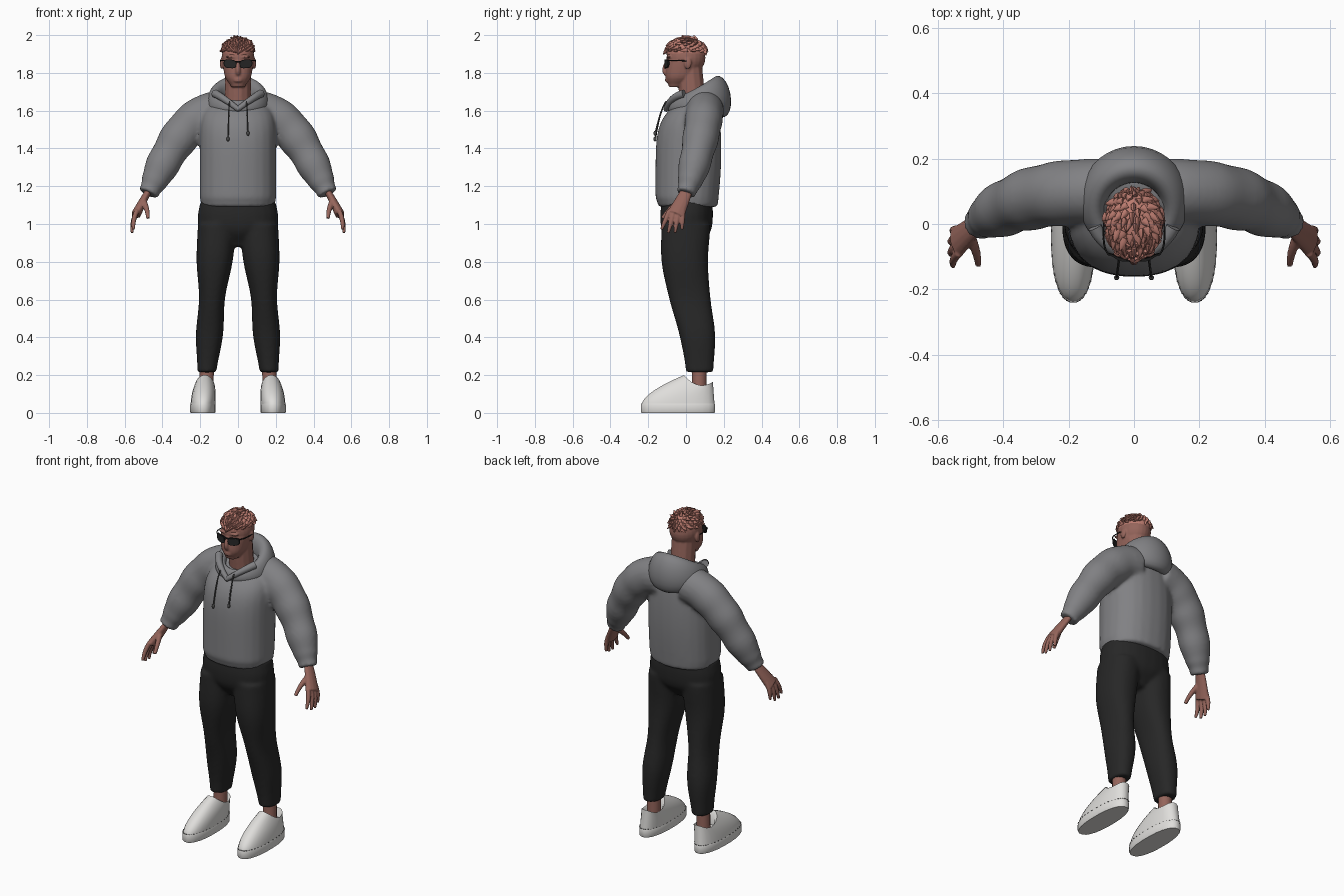
import bpy, bmesh, math, random
from mathutils import Vector, Matrix

random.seed(4)
default_cube = bpy.data.objects.get("Cube")
if default_cube:
    bpy.data.objects.remove(default_cube, do_unlink=True)


def material(name, red, green, blue):
    mat = bpy.data.materials.new(name)
    mat.use_nodes = True
    mat.diffuse_color = (red, green, blue, 1)
    shader = mat.node_tree.nodes["Principled BSDF"]
    shader.inputs["Base Color"].default_value = mat.diffuse_color
    shader.inputs["Roughness"].default_value = .8
    return mat


SKIN = material("skin", .3, .13, .105)
HAIR = material("red_hair", .5, .2, .16)
GREY = material("hoodie_grey", .22, .22, .23)
DARK = material("trouser_black", .02, .02, .02)
WHITE = material("shoe_white", .74, .73, .71)
BLACK = material("glasses_black", .01, .01, .01)
CORD = material("cord_grey", .07, .07, .07)


def steps(count):
    return [i / count for i in range(count + 1)]


def along(values, t):
    # smooth interpolation through evenly spaced values
    last = len(values) - 1
    i = min(int(t * last), last - 1)
    f = t * last - i
    a, b, c, d = values[max(i - 1, 0)], values[i], values[i + 1], values[min(i + 2, last)]
    return b + f / 2 * (c - a + f * (2 * a - 5 * b + 4 * c - d + f * (3 * (b - c) + d - a)))


def bezier(points, t):
    points = [Vector(p) for p in points]
    while len(points) > 1:
        points = [a.lerp(b, t) for a, b in zip(points, points[1:])]
    return points[0]


def outline(power=2.3, count=24):
    # rounded unit outline, from an ellipse towards a box
    for i in range(count):
        angle = math.tau * (i + .5) / count
        yield tuple(math.copysign(abs(w) ** (2 / power), w) for w in (math.cos(angle), math.sin(angle)))


def layer(half_width, front, back, z_front, z_back=None, sag=0, centre=0):
    # horizontal or tilted cross-section
    rise = 0 if z_back is None else z_back - z_front
    return [(centre + half_width * u, (front + back + (back - front) * v) / 2,
             z_front + rise * (v + 1) / 2 - sag * (1 - v * v)) for u, v in outline()]


def bridge(bm, rings, closed=False):
    rows = [[bm.verts.new(p) for p in ring] for ring in rings]
    pairs = list(zip(rows, rows[1:] + rows[:1]))
    for low, high in pairs if closed else pairs[:-1]:
        for i in range(len(low)):
            bm.faces.new((low[i - 1], low[i], high[i], high[i - 1]))
    if not closed:
        bm.faces.new(rows[0])
        bm.faces.new(rows[-1])


def sweep(bm, points, radius, side=1, flat=1, count=8, sides=12):
    # tube along a curve; radius is a rule of the distance travelled
    points = [Vector((side * x, y, z)) for x, y, z in points]
    rings = []
    for t in steps(count):
        tangent = (bezier(points, min(t + .01, 1)) - bezier(points, max(t - .01, 0))).normalized()
        across = tangent.cross(Vector((0, 1, 0))).normalized()
        depth = across.cross(tangent)
        rings.append([bezier(points, t) + radius(t) * (across * u * flat + depth * v)
                      for u, v in outline(2, sides)])
    bridge(bm, rings)


def ball(bm, centre, size):
    place = Matrix.Translation(centre) @ Matrix.Diagonal((*size, 1))
    bmesh.ops.create_uvsphere(bm, u_segments=24, v_segments=16, radius=1, matrix=place)


def finish(bm, name, mat, voxel=0, mirror=False, relax=4):
    bmesh.ops.recalc_face_normals(bm, faces=bm.faces)
    mesh = bpy.data.meshes.new(name)
    bm.to_mesh(mesh)
    bm.free()
    mesh.materials.append(mat)
    part = bpy.data.objects.new(name, mesh)
    bpy.context.collection.objects.link(part)
    mesh.polygons.foreach_set("use_smooth", [True] * len(mesh.polygons))
    mesh.set_sharp_from_angle(angle=math.radians(50))
    if voxel:
        fuse = part.modifiers.new("Fuse", 'REMESH')
        fuse.mode, fuse.voxel_size, fuse.use_smooth_shade = 'VOXEL', voxel, True
        smooth = part.modifiers.new("Relax", 'SMOOTH')
        smooth.factor, smooth.iterations = .5, relax
    if mirror:
        part.modifiers.new("Mirror", 'MIRROR').use_mirror_merge = False


# Head: cranium, jaw, neck, nose, lips, ears and brows fused together
bm = bmesh.new()
ball(bm, (0, 0, 1.88), (.087, .103, .095))
bridge(bm, [layer(along((.035, .066, .077, .083), t), along((-.09, -.107, -.107, -.1), t),
                  along((-.02, .04, .07, .09), t), 1.725 + .14 * t) for t in steps(9)])
sweep(bm, [(0, .045, 1.56), (0, .014, 1.86)], lambda t: .07)
sweep(bm, [(0, -.09, 1.87), (0, -.12, 1.83), (0, -.125, 1.8), (0, -.09, 1.79)], lambda t: .01 + .005 * t)
for z in (1.757, 1.768):
    ball(bm, (0, -.1, z), (.024, .011, .006))
for side in (-1, 1):
    ball(bm, (side * .087, .01, 1.85), (.009, .02, .03))
    ball(bm, (side * .035, -.09, 1.885), (.03, .015, .007))
finish(bm, "head", SKIN, .005, relax=4)

# Cropped hair: cap covered in swept leaf-shaped tufts
bm = bmesh.new()
crown, spread = Vector((0, 0, 1.91)), Vector((.084, .104, .072))
ball(bm, crown, spread)
tufts = 120
for i in range(tufts):
    height = 1 - .9 * (i + .5) / tufts
    reach, turn = math.sqrt(1 - height * height), i * 2.4
    normal = Vector((reach * math.cos(turn), reach * math.sin(turn), height))
    root = crown + normal * spread
    sway = Vector((random.uniform(-.3, .3), random.uniform(-.3, .3), 0))
    comb = Vector((normal.x / 2, normal.y - .6, 0))
    comb = (comb - normal * comb.dot(normal)).normalized() + normal * height * random.uniform(.1, .5) + sway
    tip = root + comb * random.uniform(.026, .036)
    sweep(bm, [root, tip], lambda t: .012 * (1.05 - t ** 2), flat=.7, count=4, sides=6)
finish(bm, "hair", HAIR)

# Sunglasses: rims, lenses, temples and bridge
rims, lenses = bmesh.new(), bmesh.new()
for side in (-1, 1):
    for target, scale, front in ((rims, 1, -.113), (lenses, .84, -.115)):
        bridge(target, [[(side * (.042 + .034 * scale * u), y + .018 * max(u, 0), 1.848 + .023 * scale * v + .003 * u)
                         for u, v in outline(3)] for y in (front, front + .007)])
    sweep(rims, [(.074, -.096, 1.866), (.1, -.08, 1.868), (.091, .01, 1.863)], lambda t: .003, side)
sweep(rims, [(-.015, -.111, 1.86), (.015, -.111, 1.86)], lambda t: .004)
finish(rims, "sunglasses_rims", BLACK)
finish(lenses, "sunglasses_lenses", DARK)


# Hoodie body, ribbed hem and wrinkled sleeves
def sleeve_radius(t):
    folds = .005 * t * math.sin(26 * t)
    cuff = .012 if t > .92 else 0
    return .101 * (1 - .4 * t ** 3) + folds - cuff


bm = bmesh.new()
bridge(bm, [layer(.203 - .1 * t ** 12 - .006 * (t < .08), -.162 + .12 * t ** 7 + .012 * (t < .08),
                  .168 + .02 * math.sin(math.pi * t) - .03 * t ** 12,
                  1.09 + .55 * t, 1.09 + .6 * t) for t in steps(24)])
for side in (-1, 1):
    sweep(bm, [(.08, .1, 1.6), (.26, .1, 1.6), (.36, .08, 1.4), (.475, 0, 1.16)],
          sleeve_radius, side, flat=1.06, count=24, sides=20)
finish(bm, "hoodie_body", GREY, .011, relax=8)

# Lowered hood: a ring around the neck that swells towards the back
bm = bmesh.new()
rings = []
for t in steps(40)[:-1]:
    c, s = math.cos(math.tau * t), math.sin(math.tau * t)
    swell = (1 + s) / 2
    thick = .022 + .033 * swell
    ring = []
    for u, v in outline(2, 20):
        radius = .127 + thick * (u - .25 * v)
        tall = .035 + .075 * (swell if v > 0 else swell ** 2)
        ring.append((radius * c, .055 + radius * s, 1.62 + .055 * swell + tall * v))
    rings.append(ring)
bridge(bm, rings, closed=True)
finish(bm, "hood", GREY)

# Neckline flaps meeting in a V, and knotted drawstrings
flaps, cords = bmesh.new(), bmesh.new()
for side, end in ((-1, 1.45), (1, 1.48)):
    sweep(flaps, [(.12, -.01, 1.69), (.08, -.09, 1.67), (-.005, -.105, 1.605)], lambda t: .022 - .008 * t, side)
    sweep(cords, [(.045, -.105, 1.65), (.05, -.135, 1.6), (.05, -.145, 1.55), (.053, -.163, end)],
          lambda t: .004, side, sides=6)
    ball(cords, (side * .053, -.164, end), (.008, .008, .013))
finish(flaps, "neckline_flaps", GREY)
finish(cords, "drawstrings", CORD)

# Hands: palm, four fanned fingers and a thumb
bm = bmesh.new()
sweep(bm, [(.465, .01, 1.19), (.505, -.02, 1.12), (.54, -.055, 1.05)], lambda t: .03 + .018 * t, flat=.55)
for i in range(4):
    arch = math.sin(math.pi * (i + 1) / 5)
    knuckle = Vector((.535, -.088 + .024 * i, 1.07))
    tip = Vector((.54 + .022 * arch, -.13 + .036 * i, 1 - .05 * arch))
    sweep(bm, [knuckle, knuckle.lerp(tip, .5) + Vector((.015, 0, 0)), tip], lambda t: .0135 - .006 * t ** 3)
sweep(bm, [(.505, -.03, 1.125), (.48, -.08, 1.09), (.476, -.125, 1.03)], lambda t: .018 - .008 * t)
finish(bm, "hands", SKIN, .005, True, 2)

# Trousers: seat and two tapering legs
bm = bmesh.new()
bridge(bm, [layer(along((.05, .19, .213, .2), t), along((-.07, -.125, -.137, -.13), t),
                  along((.07, .13, .143, .14), t), .88 + .24 * t) for t in steps(12)])
for side in (-1, 1):
    rings = []
    for t in steps(20):
        z = .215 + .785 * t
        rings.append(layer(along((.05, .072, .069, .096, .102), t), along((0, -.035, -.09, -.13, -.13), t),
                           along((.145, .155, .13, .117, .13), t), z, centre=side * (.18 - .07 * z)))
    bridge(bm, rings)
finish(bm, "trousers", DARK, .01, relax=8)

# Ankles
bm = bmesh.new()
sweep(bm, [(.168, .07, .1), (.165, .07, .25)], lambda t: .039)
finish(bm, "ankles", SKIN, mirror=True)

# Shoes: sloping uppers with a dipped collar, flat soles and stitching
bm = bmesh.new()
rings = [layer(.066 - .014 * t * t, -.238 + .226 * t ** 1.7, .153 - .01 * t, .04 + .16 * t,
               .04 + .125 * t, .035 * t * t, .186 - .01 * t) for t in steps(12)]
rings.append(layer(.046, .005, .135, .18, .15, .03, .175))
rings.append(layer(.04, .01, .12, .12, centre=.175))
bridge(bm, rings)
finish(bm, "shoe_uppers", WHITE, mirror=True)
bm = bmesh.new()
bridge(bm, [layer(.068 - inset, -.241 + inset, .156 - inset, z, centre=.186)
            for z, inset in ((0, .003), (.006, 0), (.042, 0), (.05, .003))])
finish(bm, "shoe_soles", WHITE, mirror=True)
bm = bmesh.new()
for u, v in outline(2.3, 40):
    spot = Matrix.Translation((.186 + .066 * u, -.042 + .197 * v, .05)) @ Matrix.Rotation(math.atan2(v, u), 4, 'Z')
    bmesh.ops.create_cube(bm, size=1, matrix=spot @ Matrix.Diagonal((.003, .008, .002, 1)))
finish(bm, "shoe_stitching", CORD, mirror=True)
